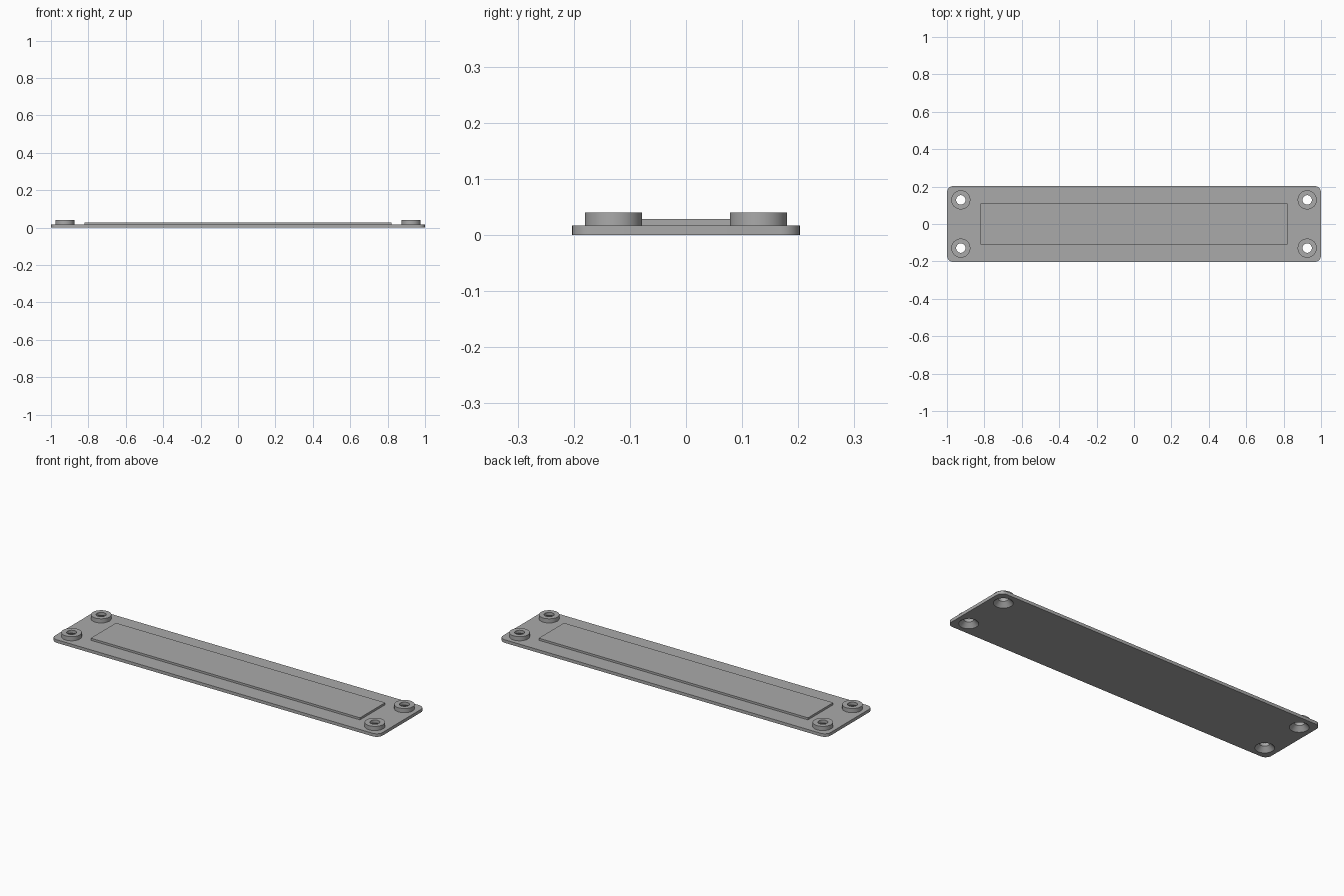
import bpy, bmesh, math
from mathutils import Matrix

cube = bpy.data.objects.get("Cube")
if cube:
    bpy.data.objects.remove(cube, do_unlink=True)

PLATE_X, PLATE_Y, PLATE_Z = 1.0, 0.203, 0.017
PANEL_X, PANEL_Y, PANEL_Z = 0.822, 0.11, 0.0285
BOSS_X, BOSS_Y, BOSS_Z, BOSS_R = 0.926, 0.129, 0.04, 0.051
HOLE_R, SINK_R, SINK_Z = 0.025, 0.048, 0.024
CORNER_R, SIDES = 0.035, 48

grey = bpy.data.materials.new("plain grey")
grey.use_nodes = True
grey.diffuse_color = (0.4, 0.4, 0.4, 1)
grey.node_tree.nodes["Principled BSDF"].inputs["Base Color"].default_value = grey.diffuse_color


def finish(name, bm):
    bmesh.ops.recalc_face_normals(bm, faces=bm.faces)
    mesh = bpy.data.meshes.new(name)
    bm.to_mesh(mesh)
    bm.free()
    mesh.materials.append(grey)
    obj = bpy.data.objects.new(name, mesh)
    bpy.context.collection.objects.link(obj)
    return obj


def box(name, half_x, half_y, bottom, top, corner=0):
    bm = bmesh.new()
    bmesh.ops.create_cube(bm, size=1, matrix=Matrix.Translation((0, 0, (bottom + top) / 2))
                          @ Matrix.Diagonal((2 * half_x, 2 * half_y, top - bottom, 1)))
    if corner:
        upright = [e for e in bm.edges if abs(e.verts[0].co.z - e.verts[1].co.z) > 0.001]
        bmesh.ops.bevel(bm, geom=upright, offset=corner, segments=8, profile=0.5, affect='EDGES')
    return finish(name, bm)


def lathe(name, x, y, profile):
    """Closed solid turned from (radius, height) pairs, bottom to top."""
    bm = bmesh.new()
    rings = []
    for r, z in profile:
        angles = [2 * math.pi * i / SIDES for i in range(SIDES)]
        rings.append([bm.verts.new((x + r * math.cos(a), y + r * math.sin(a), z)) for a in angles])
    for low, high in zip(rings, rings[1:]):
        for i in range(SIDES):
            j = (i + 1) % SIDES
            bm.faces.new((low[i], low[j], high[j], high[i]))
    bm.faces.new(rings[0][::-1])
    bm.faces.new(rings[-1])
    return finish(name, bm)


def combine(target, tool, operation):
    mod = target.modifiers.new(tool.name, 'BOOLEAN')
    mod.operation, mod.solver, mod.object = operation, 'EXACT', tool
    bpy.context.view_layer.objects.active = target
    bpy.ops.object.modifier_apply(modifier=mod.name)
    bpy.data.objects.remove(tool, do_unlink=True)


# Rounded base plate with the raised panel
plate = box("mounting_plate", PLATE_X, PLATE_Y, 0, PLATE_Z, CORNER_R)
combine(plate, box("raised_panel", PANEL_X, PANEL_Y, PLATE_Z / 2, PANEL_Z), 'UNION')

# Corner bosses with holes countersunk from below
slope = (SINK_R - HOLE_R) / SINK_Z
for sx in (-1, 1):
    for sy in (-1, 1):
        x, y = sx * BOSS_X, sy * BOSS_Y
        boss = lathe("screw_boss", x, y, [(BOSS_R, PLATE_Z / 2), (BOSS_R, BOSS_Z)])
        combine(plate, boss, 'UNION')
        hole = lathe("screw_hole", x, y, [(SINK_R + slope * 0.01, -0.01), (HOLE_R, SINK_Z),
                                          (HOLE_R, BOSS_Z + 0.01)])
        combine(plate, hole, 'DIFFERENCE')

# Smooth curved walls, crisp edges
bpy.ops.object.select_all(action='DESELECT')
plate.select_set(True)
bpy.context.view_layer.objects.active = plate
bpy.ops.object.shade_smooth_by_angle(angle=math.radians(30))
